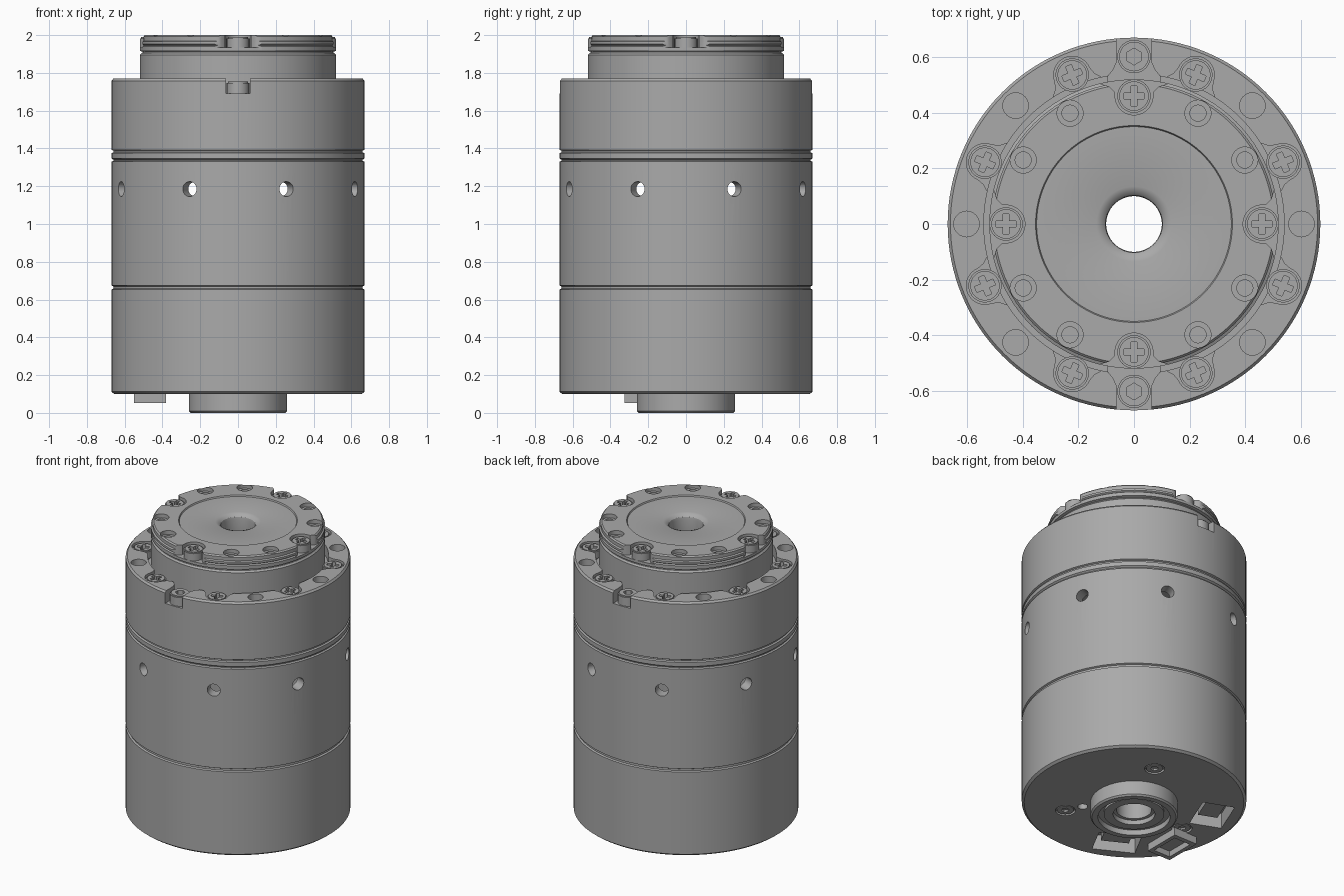
import bpy, bmesh
from math import sin, cos, pi, radians
from mathutils import Matrix

if "Cube" in bpy.data.objects:
    bpy.data.objects.remove(bpy.data.objects["Cube"])

metal = bpy.data.materials.new("grey metal")
metal.use_nodes = True
GREY = (0.4, 0.4, 0.4, 1)
metal.diffuse_color = GREY
metal.node_tree.nodes["Principled BSDF"].inputs["Base Color"].default_value = GREY


def finish(name, bm):
    bmesh.ops.recalc_face_normals(bm, faces=bm.faces)
    mesh = bpy.data.meshes.new(name)
    bm.to_mesh(mesh)
    bm.free()
    mesh.materials.append(metal)
    obj = bpy.data.objects.new(name, mesh)
    bpy.context.collection.objects.link(obj)
    return obj


def lathe(name, profile, n=128):
    """Revolve a closed (radius, height) outline around z."""
    bm = bmesh.new()
    rings = [[bm.verts.new((r * cos(2 * pi * i / n), r * sin(2 * pi * i / n), z))
              for r, z in profile] for i in range(n)]
    m = len(profile)
    for i in range(n):
        a, b = rings[i], rings[(i + 1) % n]
        for j in range(m):
            k = (j + 1) % m
            bm.faces.new((a[j], b[j], b[k], a[k]))
    return finish(name, bm)


def prisms(name, outline, z0, z1, angles):
    """Extrude an (outward, sideways) outline once per angle around z."""
    bm = bmesh.new()
    for angle in angles:
        turn = Matrix.Rotation(radians(angle), 4, "Z")
        low = [bm.verts.new(turn @ Matrix.Translation((x, y, z0)).translation) for x, y in outline]
        high = [bm.verts.new(v.co + Matrix.Translation((0, 0, z1 - z0)).translation) for v in low]
        bm.faces.new(low)
        bm.faces.new(high)
        for i in range(len(low)):
            j = (i + 1) % len(low)
            bm.faces.new((low[i], low[j], high[j], high[i]))
    return finish(name, bm)


def arc(x, r, start=0, end=345, n=24):
    steps = [radians(start + (end - start) * i / (n - 1)) for i in range(n)]
    return [(x + r * cos(a), r * sin(a)) for a in steps]


def rect(x, w, d, y=0):
    return [(x - w / 2, y - d / 2), (x + w / 2, y - d / 2), (x + w / 2, y + d / 2), (x - w / 2, y + d / 2)]


def cut(obj, *cutters):
    """Subtract each cutter, keep the resulting mesh and drop the cutters."""
    for c in cutters:
        c.hide_render = True
        mod = obj.modifiers.new("cut", "BOOLEAN")
        mod.operation, mod.solver, mod.object = "DIFFERENCE", "EXACT", c
    graph = bpy.context.evaluated_depsgraph_get()
    mesh = bpy.data.meshes.new_from_object(obj.evaluated_get(graph))
    obj.modifiers.clear()
    obj.data = mesh
    for c in cutters:
        bpy.data.objects.remove(c)


QUARTERS = range(0, 360, 90)
SCREWS = [22.5 + 45 * i for i in range(8)]
PLAIN = [0, 45, 135, 180, 225, 315]
CLAMPS = [90, 270]

# lower housing with recessed connector bays, pin hole and screw seats
lower = lathe("lower_housing", [(.18, .1), (.655, .1), (.67, .112), (.67, .653), (.66, .658),
                                (.66, .67), (.18, .67)])
BAYS = [158, 242]
SEATS = [67, 187, 307]
cut(lower,
    prisms("bay_cut", rect(.49, .2, .26), .05, .2, BAYS),
    prisms("pin_cut", arc(.31, .03), .05, .16, [-49]),
    prisms("seat_cut", arc(.42, .06), .05, .115, SEATS))

# connectors
plugs = prisms("connector_cores", rect(.49, .12, .17), .14, .22, BAYS)
port = prisms("side_connector", rect(-.465, .17, .25, -.2), .052, .15, [0])
cut(port, prisms("port_cut", rect(-.465, .12, .19, -.2), .02, .09, [0]))
base_screws = prisms("base_screws", arc(.42, .05), .103, .13, SEATS)
cut(base_screws, prisms("base_hex", arc(.42, .024, 0, 300, 6), .08, .12, SEATS))

# stepped boss under the base
lathe("base_boss", [(.125, .02), (.18, .02), (.18, .035), (.215, .035), (.215, 0), (.25, 0),
                    (.26, .01), (.26, .13), (.125, .13)])

# hollow middle shell with radial holes
shell = lathe("middle_shell", [(.6, .66), (.66, .66), (.66, .67), (.67, .675), (.67, 1.33),
                               (.66, 1.335), (.66, 1.35), (.6, 1.35)])
bm = bmesh.new()
for a in SCREWS:
    spin = Matrix.Rotation(radians(a), 4, "Z")
    bmesh.ops.create_cone(bm, cap_ends=True, segments=24, radius1=.034, radius2=.042, depth=.2,
                          matrix=spin @ Matrix.Translation((.63, 0, 1.185)) @ Matrix.Rotation(pi / 2, 4, "Y"))
cut(shell, finish("radial_cut", bm))

# upper housing: spacer ring, rim, screw pockets open to the inner groove
upper = lathe("upper_housing", [(.2, 1.34), (.66, 1.34), (.67, 1.348), (.67, 1.375), (.66, 1.38),
                                (.66, 1.388), (.67, 1.393), (.67, 1.758), (.66, 1.77),
                                (.54, 1.77), (.54, 1.7), (.2, 1.7)])
pocket = arc(.58, .067, -90, 90) + [(.555, .075), (.53, .095), (.51, .095),
                                    (.51, -.095), (.53, -.095), (.555, -.075)]
slot = [(.72, -.063), (.72, .063), (.58, .063), (.555, .075), (.53, .095), (.51, .095),
        (.51, -.095), (.53, -.095), (.555, -.075), (.58, -.063)]
cut(upper,
    prisms("pocket_cut", pocket, 1.715, 1.9, SCREWS),
    prisms("slot_cut", slot, 1.69, 1.9, CLAMPS),
    prisms("rim_hole_cut", arc(.602, .046), 1.64, 1.9, PLAIN))

# output neck and flange
lathe("output_neck", [(.2, 1.66), (.52, 1.66), (.52, 1.895), (.51, 1.905), (.2, 1.905)])
flange = lathe("output_flange", [(.1, 1.9), (.505, 1.9), (.505, 1.912), (.52, 1.917), (.52, 1.94),
                                 (.512, 1.946), (.52, 1.952), (.52, 1.965), (.51, 1.97), (.51, 1.992),
                                 (.502, 2), (.354, 2), (.35, 1.992), (.135, 1.992),
                                 (.115, 1.985), (.103, 1.972), (.1, 1.955)])
notch = arc(.46, .068, 90, 270) + [(.475, -.07), (.495, -.09), (.51, -.14), (.56, -.16),
                                   (.56, .16), (.51, .14), (.495, .09), (.475, .07)]
ROUND = [a + s for a in QUARTERS for s in (30, 60)]
cut(flange,
    prisms("notch_cut", notch, 1.935, 2.1, QUARTERS),
    prisms("flange_hole_cut", arc(.46, .047), 1.975, 2.1, ROUND),
    prisms("flange_bore_cut", arc(.46, .029), 1.92, 2.1, ROUND))

# hollow centre shaft
lathe("centre_shaft", [(.105, .05), (.2, .05), (.2, 1.95), (.105, 1.95)], 64)


def screw_set(name, radius, z0, z1, angles, hexed=False):
    """Domed round heads with a cross or hex recess."""
    heads = prisms(name, arc(radius, .06), z0, z1 - .008, angles)
    bevel = prisms(name + "_crowns", arc(radius, .053), z1 - .009, z1, angles)
    if hexed:
        tools = [("hex_cut", arc(radius, .03, 0, 300, 6))]
    else:
        a, b = .011, .036
        cross = [(a, a), (a, b), (-a, b), (-a, a), (-b, a), (-b, -a),
                 (-a, -a), (-a, -b), (a, -b), (a, -a), (b, -a), (b, a)]
        tools = [("cross_cut", [(radius + x, y) for x, y in cross])]
    for obj in (heads, bevel):
        cut(obj, *[prisms(n, o, z1 - .03, z1 + .05, angles) for n, o in tools])


screw_set("rim_screws", .58, 1.71, 1.765, SCREWS)
screw_set("clamp_bolts", .602, 1.68, 1.755, CLAMPS, True)
screw_set("flange_screws", .46, 1.93, 1.99, QUARTERS)

# smooth round surfaces, sharp edges kept
for obj in bpy.context.scene.objects:
    obj.select_set(obj.type == "MESH")
    if obj.type == "MESH":
        bpy.context.view_layer.objects.active = obj
bpy.ops.object.shade_smooth_by_angle(angle=radians(30))
